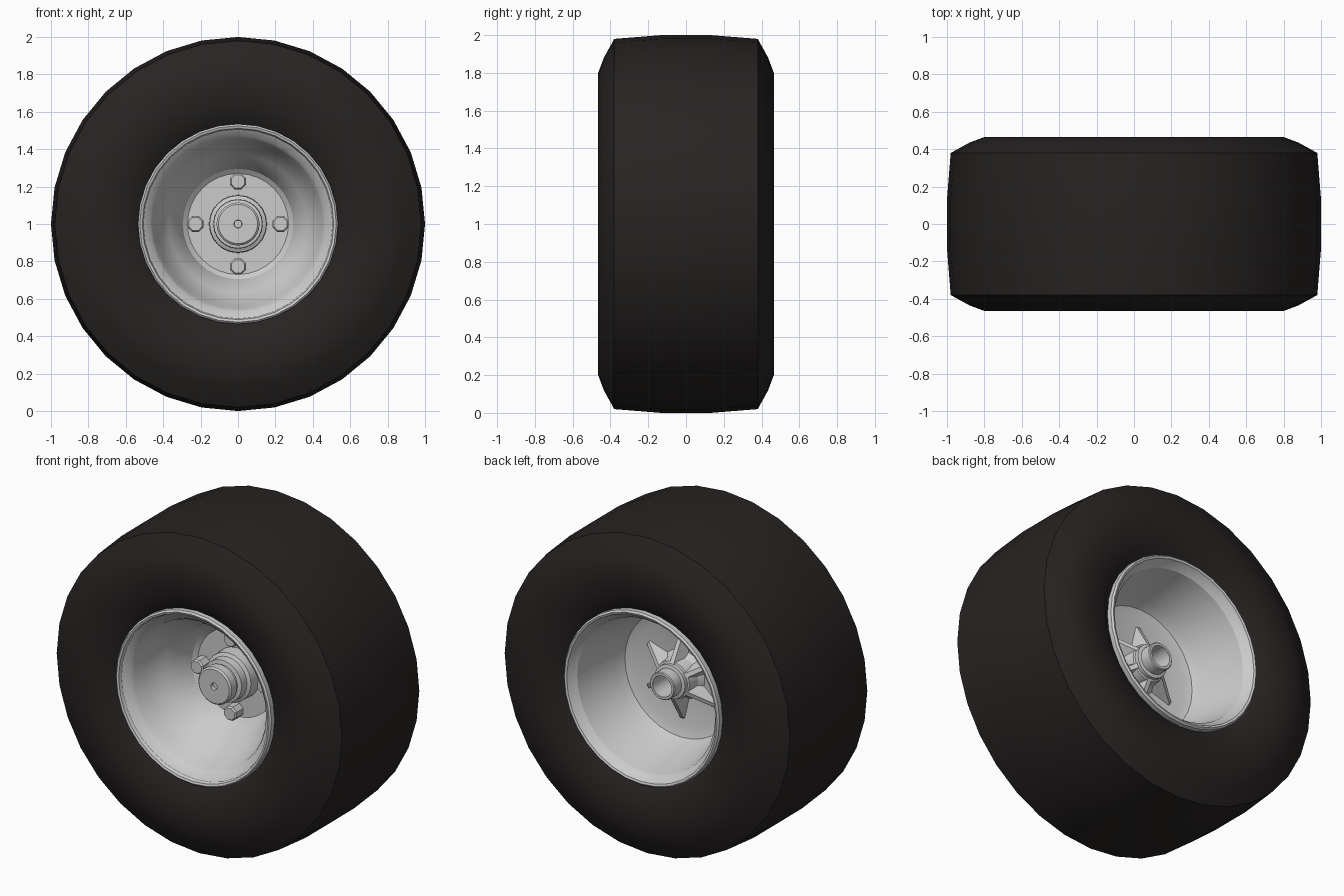
import bpy, bmesh
from math import cos, sin, pi, radians

if "Cube" in bpy.data.objects:
    bpy.data.objects.remove(bpy.data.objects["Cube"])

AXLE_Z = 1.0


def finish(bm, name, mat=None):
    bmesh.ops.remove_doubles(bm, verts=bm.verts, dist=1e-5)
    me = bpy.data.meshes.new(name)
    bm.to_mesh(me)
    bm.free()
    ob = bpy.data.objects.new(name, me)
    ob.location.z = AXLE_Z
    bpy.context.collection.objects.link(ob)
    if mat:
        me.materials.append(mat)
    bpy.ops.object.select_all(action='DESELECT')
    ob.select_set(True)
    bpy.context.view_layer.objects.active = ob
    bpy.ops.object.shade_smooth_by_angle(angle=radians(25))
    return ob


def lathe(name, profile, sides=32, at=(0, 0), mat=None, phase=0.0):
    """Spin (y, radius) points around the y axis. Points run front to back for an outward skin."""
    bm = bmesh.new()
    rings = []
    for y, r in profile:
        rings.append([bm.verts.new((at[0] + r * cos(2 * pi * i / sides + phase), y,
                                    at[1] + r * sin(2 * pi * i / sides + phase)))
                      for i in range(sides)] if r > 0 else [bm.verts.new((at[0], y, at[1]))])
    for a, b in zip(rings, rings[1:]):
        for i in range(sides):
            j = (i + 1) % sides
            if len(a) == 1:
                bm.faces.new((a[0], b[i], b[j]))
            elif len(b) == 1:
                bm.faces.new((a[j], a[i], b[0]))
            else:
                bm.faces.new((a[j], a[i], b[i], b[j]))
    return finish(bm, name, mat)


rubber = bpy.data.materials.new("rubber")
rubber.diffuse_color = (0.02, 0.017, 0.016, 1)
rubber.use_nodes = True
rubber.node_tree.nodes["Principled BSDF"].inputs["Base Color"].default_value = rubber.diffuse_color

# Tyre: half section mirrored across the middle
half = [(.395, .52), (.42, .56), (.45, .63), (.463, .71), (.465, .80),
        (.435, .88), (.38, .98), (.13, 1.0)]
lathe("tyre", [(-y, r) for y, r in half] + half[::-1], mat=rubber)

# Rim: stepped front dish and plain rear barrel
lathe("rim_front", [(-.01, 0), (-.01, .27), (-.03, .295), (-.16, .35), (-.18, .37),
                    (-.29, .435), (-.37, .455), (-.395, .47), (-.42, .505),
                    (-.44, .512), (-.445, .525), (-.435, .535), (-.40, .535)][::1])
lathe("rim_rear", [(.40, .535), (.435, .535), (.445, .525), (.44, .512), (.41, .495),
                   (.39, .475), (.10, .41), (.05, .385), (.03, .33), (.03, 0)])

# Front hub with grooved cap and centre dimple
lathe("front_hub", [(-.215, 0), (-.215, .02), (-.235, .022), (-.235, .105), (-.225, .115),
                    (-.175, .115), (-.17, .105), (-.155, .105), (-.15, .13), (-.10, .132),
                    (-.09, .152), (-.01, .155)], sides=24)

# Four wheel bolts
for k in range(4):
    a = k * pi / 2
    lathe("wheel_bolt", [(-.085, 0), (-.085, .038), (-.075, .046), (-.005, .046)],
          sides=8, at=(.228 * cos(a), .228 * sin(a)), phase=pi / 8)

# Rear hub socket
lathe("rear_hub", [(.03, .15), (.06, .125), (.13, .115), (.135, .105), (.16, .105), (.165, .085),
                   (.23, .085), (.235, .08), (.235, .065), (.08, .06), (.08, 0)], sides=24)

# Six tapered ribs bracing the rear hub
bm = bmesh.new()
for k in range(6):
    a = radians(30 + 60 * k)
    pts = []
    for s in (-1, 1):
        for r, y, w in ((.09, .02, .055), (.27, .02, .014), (.27, .04, .012), (.09, .15, .014)):
            pts.append(bm.verts.new((r * cos(a) - s * w * sin(a), y, r * sin(a) + s * w * cos(a))))
    bm.faces.new(pts[:4])
    bm.faces.new(pts[4:][::-1])
    for i in range(4):
        j = (i + 1) % 4
        bm.faces.new((pts[j], pts[i], pts[i + 4], pts[j + 4]))
bmesh.ops.recalc_face_normals(bm, faces=bm.faces)
finish(bm, "rear_ribs")
